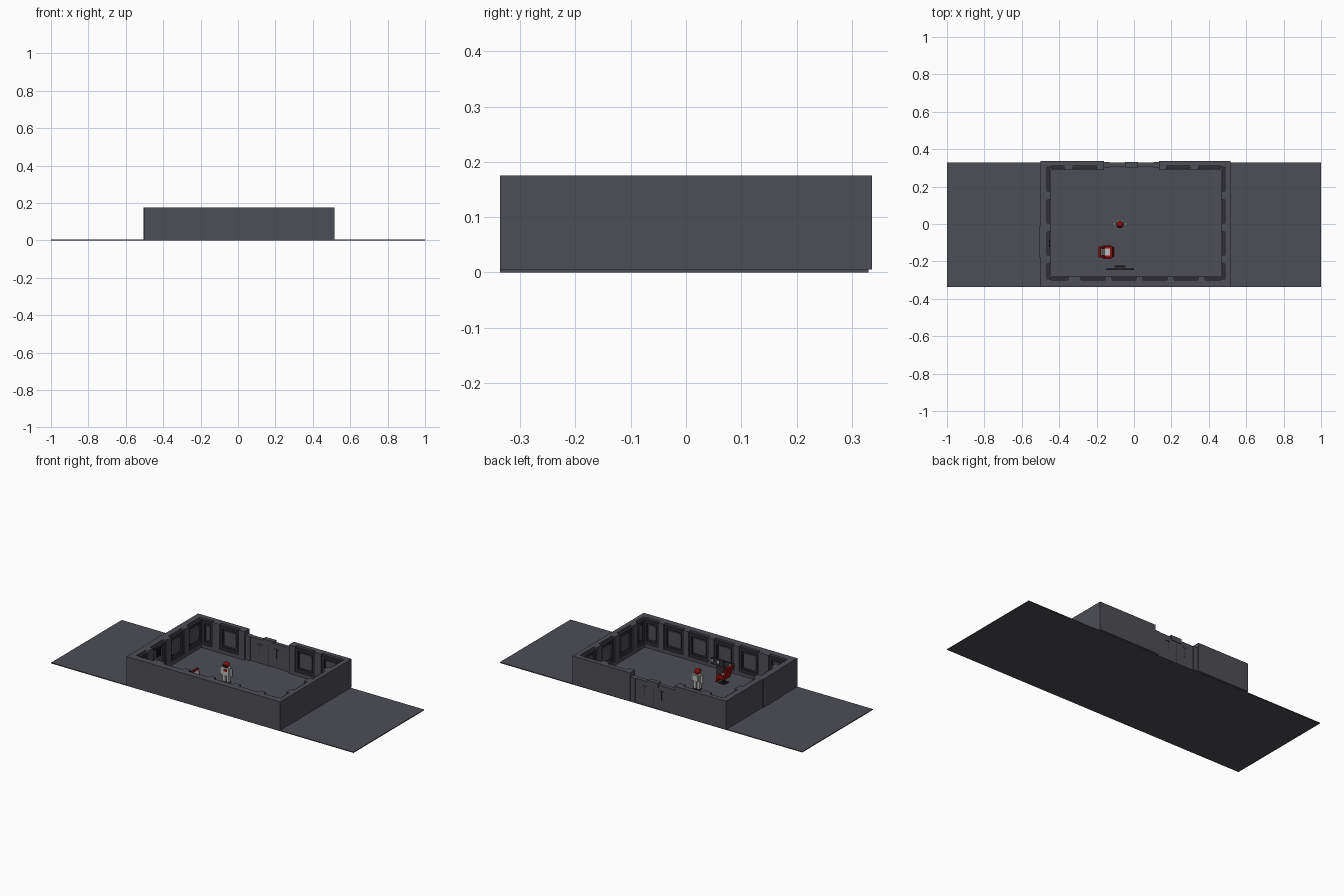
import bpy, bmesh, math
from mathutils import Matrix, Vector

if "Cube" in bpy.data.objects:
    bpy.data.objects.remove(bpy.data.objects["Cube"])


def material(name, r, g, b):
    m = bpy.data.materials.new(name)
    m.use_nodes = True
    m.diffuse_color = (r, g, b, 1)
    m.node_tree.nodes["Principled BSDF"].inputs["Base Color"].default_value = (r, g, b, 1)
    return m


GREY = material("wall grey", 0.075, 0.075, 0.092)
DARK = material("dark frame grey", 0.03, 0.03, 0.036)
BLACK = material("black", 0.008, 0.008, 0.01)
RED = material("red", 0.25, 0.005, 0.005)
LIGHT = material("light grey", 0.5, 0.5, 0.5)


def finish(name, bm, mat):
    bmesh.ops.recalc_face_normals(bm, faces=bm.faces)
    me = bpy.data.meshes.new(name)
    bm.to_mesh(me)
    bm.free()
    me.materials.append(mat)
    ob = bpy.data.objects.new(name, me)
    bpy.context.collection.objects.link(ob)
    return ob


def add_box(bm, x0, x1, y0, y1, z0, z1, tilt=0):
    """Axis-aligned box, optionally tilted about its own centre around y."""
    c = Vector(((x0 + x1) / 2, (y0 + y1) / 2, (z0 + z1) / 2))
    m = (Matrix.Translation(c) @ Matrix.Rotation(tilt, 4, 'Y')
         @ Matrix.Diagonal((abs(x1 - x0), abs(y1 - y0), abs(z1 - z0), 1)))
    bmesh.ops.create_cube(bm, size=1, matrix=m)


def boxes(name, mat, items):
    bm = bmesh.new()
    for it in items:
        add_box(bm, *it)
    return finish(name, bm, mat)


F, TOP = 0.005, 0.175          # floor surface and wall top
D0, D1 = -0.16, 0.134          # doorway in the back wall

# Ground slab and outer wall shell
boxes("floor", GREY, [(-1, 1, -0.337, 0.33, 0, F)])
boxes("outer_walls", GREY, [
    (-0.5, 0.515, -0.337, -0.299, F, TOP),
    (-0.5, -0.465, -0.299, 0.337, F, TOP),
    (0.487, 0.515, -0.299, 0.337, F, TOP),
    (-0.465, D0, 0.31, 0.337, F, TOP),
    (D1, 0.487, 0.31, 0.337, F, TOP)])
boxes("side_hatch_outer", GREY, [(-0.504, -0.5, -0.18, -0.01, F, TOP)])

# Inner lining: pillars with framed panels set in the gaps between them
DEPTH = 0.021
side = [(-0.294, -0.214), (-0.166, -0.043), (0.005, 0.128), (0.176, 0.306)]
front = [(-0.448, -0.352)] + [(-0.283 + 0.166 * i, -0.155 + 0.166 * i) for i in range(4)] + [(0.38, 0.476)]
WALLS = {
    "left": ('x', -0.465, 1, [(-0.299, 0.31)], side),
    "right": ('x', 0.487, -1, [(-0.299, 0.31)], side),
    "front": ('y', -0.299, 1, [(-0.444, 0.466)], front),
    "back": ('y', 0.31, -1, [(-0.444, D0), (D1, 0.466)],
             [(-0.444, -0.374), (-0.326, -0.2), (0.174, 0.3), (0.346, 0.466)]),
}


def on_wall(wall, u0, u1, d0, d1, z0, z1):
    axis, base, s = WALLS[wall][:3]
    a, b = sorted((base + s * d0, base + s * d1))
    return (a, b, u0, u1, z0, z1) if axis == 'x' else (u0, u1, a, b, z0, z1)


def panel_plate(bm, wall, u0, u1, z0, z1, d0, d1, cut):
    """Raised plate with cut corners."""
    axis, base, s = WALLS[wall][:3]
    pts = [(u0 + cut, z0), (u1 - cut, z0), (u1, z0 + cut), (u1, z1 - cut),
           (u1 - cut, z1), (u0 + cut, z1), (u0, z1 - cut), (u0, z0 + cut)]

    def place(u, d, z):
        p = base + s * d
        return (p, u, z) if axis == 'x' else (u, p, z)
    lo = [bm.verts.new(place(u, d0, z)) for u, z in pts]
    hi = [bm.verts.new(place(u, d1, z)) for u, z in pts]
    bm.faces.new(lo)
    bm.faces.new(hi)
    for i in range(8):
        j = (i + 1) % 8
        bm.faces.new((lo[i], lo[j], hi[j], hi[i]))


for wall, (axis, base, s, spans, slots) in WALLS.items():
    pillars, frames = [], []
    plates = bmesh.new()
    for a, b in spans:
        u = a
        for s0, s1 in [t for t in slots if t[0] >= a - 0.01 and t[1] <= b + 0.02]:
            if s0 - u > 0.002:
                pillars.append(on_wall(wall, u, s0, 0, DEPTH, F, TOP))
            pillars.append(on_wall(wall, s0, s1, 0, DEPTH, F, 0.025))
            # dark surround with an open middle
            w = 0.014
            frames += [on_wall(wall, s0, s1, 0, 0.003, 0.025, 0.165),
                       on_wall(wall, s0, s0 + w, 0.003, 0.014, 0.025, 0.165),
                       on_wall(wall, s1 - w, s1, 0.003, 0.014, 0.025, 0.165),
                       on_wall(wall, s0 + w, s1 - w, 0.003, 0.014, 0.025, 0.04),
                       on_wall(wall, s0 + w, s1 - w, 0.003, 0.014, 0.15, 0.165)]
            panel_plate(plates, wall, s0 + 0.022, s1 - 0.022, 0.05, 0.14, 0.003, 0.010, 0.01)
            u = s1
        if b - u > 0.002:
            pillars.append(on_wall(wall, u, b, 0, DEPTH, F, TOP))
    boxes(wall + "_pillars", GREY, pillars)
    boxes(wall + "_panel_frames", DARK, frames)
    finish(wall + "_panel_plates", plates, GREY)

# Back door: recessed leaf, side jambs, header block and seam lines on both faces
mid = (D0 + D1) / 2
boxes("back_door", GREY, [
    (D0, D1, 0.305, 0.328, F, 0.148),
    (D0, D0 + 0.03, 0.3, 0.332, F, 0.148), (D1 - 0.03, D1, 0.3, 0.332, F, 0.148),
    (mid - 0.035, mid + 0.035, 0.303, 0.331, 0.13, 0.158)])
seams = []
for y in (0.3035, 0.3275):
    seams.append((mid - 0.0015, mid + 0.0015, y, y + 0.002, F, 0.13))
    for k in (-1, 1):
        x = mid + k * 0.055
        seams += [(x - 0.0015, x + 0.0015, y, y + 0.002, 0.06, 0.115),
                  (x - 0.015, x + 0.015, y, y + 0.002, 0.115, 0.118)]
boxes("back_door_seams", DARK, seams)
# Controls on the side hatch
boxes("side_hatch_controls", BLACK, [
    (-0.462, -0.448, -0.104 + k - 0.006, -0.104 + k + 0.006, 0.10, 0.15) for k in (-0.012, 0.012)])

# Wall console: screen board, foot and small lit instruments
boxes("console_board", DARK, [(-0.15, 0.0, -0.246, -0.238, 0.045, 0.085),
                              (-0.105, -0.045, -0.24, -0.222, F, 0.05),
                              (-0.09, -0.06, -0.238, -0.224, 0.05, 0.09)])
boxes("console_lights", LIGHT, [(-0.135 + 0.04 * i, -0.12 + 0.04 * i, -0.238, -0.235, 0.062, 0.076)
                                for i in range(4)])

# Reclined chair facing the left side of the room
cx, cy = -0.145, -0.15
boxes("chair_shell", RED, [
    (cx - 0.022, cx + 0.03, cy - 0.03, cy + 0.03, 0.035, 0.047),
    (cx - 0.034, cx - 0.022, cy - 0.03, cy + 0.03, 0.04, 0.112, -0.3),
    (cx + 0.022, cx + 0.032, cy - 0.026, cy + 0.026, 0.01, 0.046, -0.3),
    (cx - 0.02, cx + 0.024, cy - 0.036, cy - 0.028, 0.047, 0.066),
    (cx - 0.02, cx + 0.024, cy + 0.028, cy + 0.036, 0.047, 0.066)])
boxes("chair_cushion", LIGHT, [
    (cx - 0.015, cx + 0.018, cy - 0.018, cy + 0.018, 0.047, 0.052),
    (cx - 0.025, cx - 0.019, cy - 0.018, cy + 0.018, 0.055, 0.105, -0.3)])
boxes("chair_base", BLACK, [(cx - 0.006, cx + 0.006, cy - 0.006, cy + 0.006, F, 0.036),
                            (cx - 0.02, cx + 0.02, cy - 0.02, cy + 0.02, F, 0.009)])

# Standing suited figure
fx, fy = -0.075, 0.0
suit = [(fx - 0.021, fx + 0.021, fy - 0.012, fy + 0.012, 0.05, 0.098),
        (fx - 0.016, fx + 0.016, fy + 0.012, fy + 0.022, 0.06, 0.095)]
for k in (-1, 1):
    leg, arm = fx + k * 0.012, fx + k * 0.032
    suit += [(leg - 0.008, leg + 0.008, fy - 0.009, fy + 0.009, 0.012, 0.05),
             (arm - 0.007, arm + 0.007, fy - 0.006, fy + 0.006, 0.05, 0.094)]
boxes("figure_suit", LIGHT, suit)
boxes("figure_boots", DARK, [(fx + k * 0.012 - 0.009, fx + k * 0.012 + 0.009,
                              fy - 0.015, fy + 0.01, F, 0.013) for k in (-1, 1)])
boxes("figure_chest_stripe", RED, [(fx - 0.012, fx + 0.012, fy - 0.0145, fy - 0.012, 0.075, 0.088)])
bm = bmesh.new()
bmesh.ops.create_uvsphere(bm, u_segments=16, v_segments=10, radius=0.018,
                          matrix=Matrix.Translation((fx, fy - 0.002, 0.112)))
helmet = finish("figure_helmet", bm, RED)
for p in helmet.data.polygons:
    p.use_smooth = True
boxes("figure_visor", BLACK, [(fx - 0.011, fx + 0.011, fy - 0.0215, fy - 0.014, 0.107, 0.117)])
